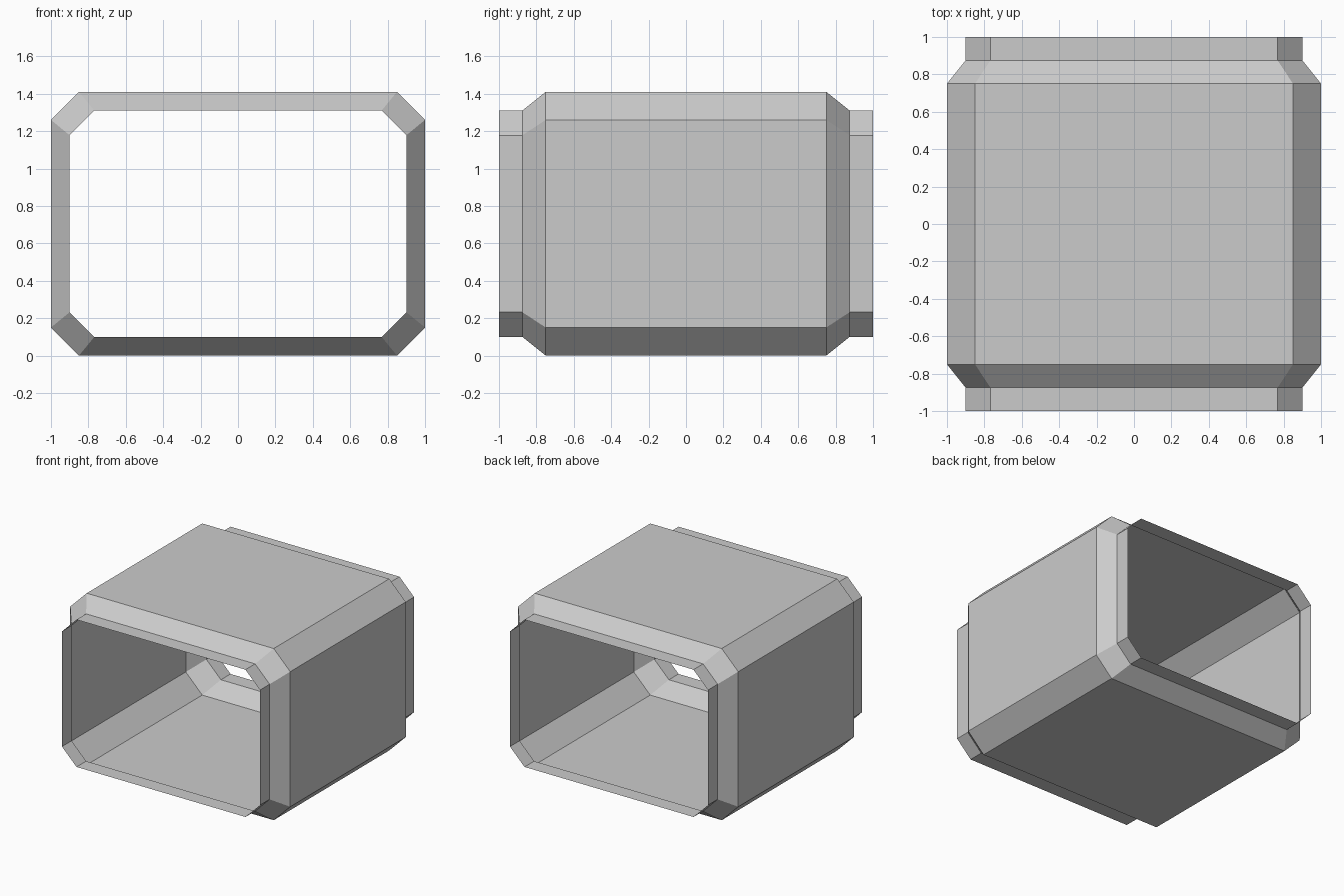
import bpy
import bmesh

if "Cube" in bpy.data.objects:
    bpy.data.objects.remove(bpy.data.objects["Cube"])

HEIGHT = 1.41
MID = HEIGHT / 2

# Plain grey shell material
grey = bpy.data.materials.new("light_grey")
grey.diffuse_color = (0.6, 0.6, 0.6, 1)
grey.use_nodes = True
grey.node_tree.nodes["Principled BSDF"].inputs["Base Color"].default_value = grey.diffuse_color


def octagon(half_w, half_h, cut):
    """Chamfered rectangle in x and z, counterclockwise from the front."""
    quarter = [(half_w, half_h - cut), (half_w - cut, half_h)]
    right_top = quarter
    left_top = [(-x, z) for x, z in reversed(quarter)]
    return right_top + left_top + [(-x, -z) for x, z in right_top + left_top]


# Wide body section and narrower end collars
body = octagon(1.0, MID, 0.15)
collar = octagon(0.9, 0.605, 0.132)
sections = [(-1.0, collar), (-0.875, collar), (-0.75, body),
            (0.75, body), (0.875, collar), (1.0, collar)]

# Open-ended thin tube lofted through the sections
bm = bmesh.new()
rings = [[bm.verts.new((x, y, z + MID)) for x, z in profile]
         for y, profile in sections]
for near, far in zip(rings, rings[1:]):
    for i in range(8):
        j = (i + 1) % 8
        bm.faces.new((near[i], far[i], far[j], near[j]))
bm.normal_update()

mesh = bpy.data.meshes.new("corridor_shell")
bm.to_mesh(mesh)
bm.free()
mesh.materials.append(grey)
shell = bpy.data.objects.new("corridor_shell", mesh)
bpy.context.collection.objects.link(shell)
